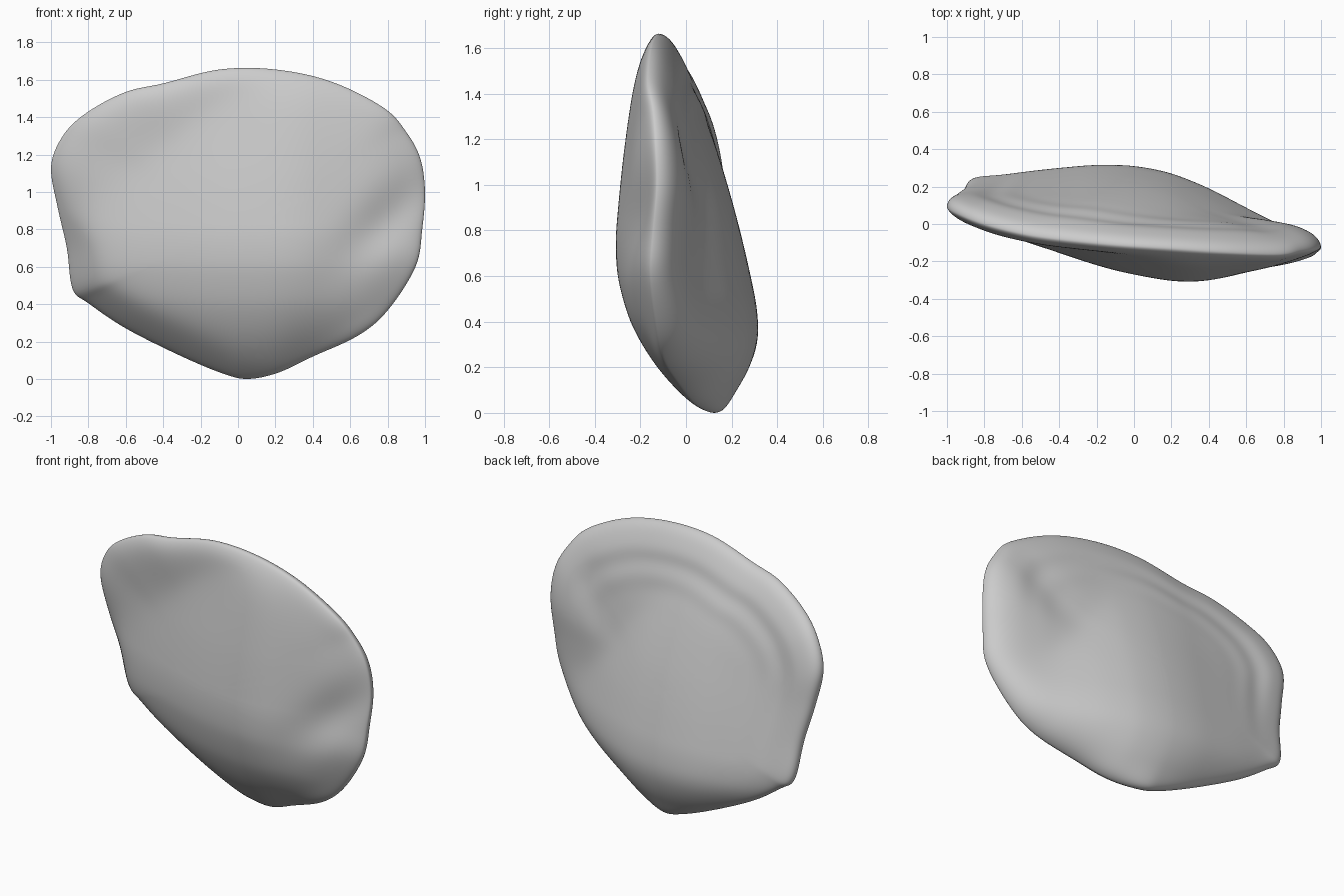
import bpy, bmesh, math

if "Cube" in bpy.data.objects:
    bpy.data.objects.remove(bpy.data.objects["Cube"])

# Rim of the stone: x, y (depth), z, counter-clockwise from the bottom tip
RIM = [(.06, .12, 0), (.22, .05, .035), (.4, -.02, .12), (.64, -.09, .23), (.8, -.12, .365),
       (.95, -.15, .6), (.985, -.14, .8), (1, -.125, 1), (.975, -.13, 1.18), (.9, -.14, 1.32),
       (.78, -.16, 1.45), (.5, -.15, 1.59), (.2, -.13, 1.655), (-.1, -.11, 1.655),
       (-.4, -.08, 1.58), (-.6, -.05, 1.535), (-.8, 0, 1.43), (-.93, .05, 1.31),
       (-1, .09, 1.14), (-.965, .12, .92), (-.915, .16, .7), (-.885, .205, .48),
       (-.8, .205, .405), (-.6, .195, .27), (-.3, .165, .12), (-.07, .14, .025)]

# Depth profiles of both faces, as seen from the top (x) and from the side (z)
FRONT_X = [(-1, .04), (-.9, 0), (-.6, -.09), (-.4, -.155), (-.2, -.225), (0, -.275), (.28, -.32), (.5, -.29), (.8, -.25), (1, -.2)]
FRONT_Z = [(0, -.03), (.1, -.09), (.3, -.22), (.5, -.295), (.7, -.325), (1, -.295), (1.2, -.265), (1.4, -.23), (1.66, -.19)]
BACK_X = [(-1, .25), (-.8, .27), (-.6, .29), (-.4, .305), (-.15, .325), (.1, .305), (.3, .245), (.5, .15), (.7, .05), (1, -.03)]
BACK_Z = [(0, .2), (.1, .245), (.25, .315), (.4, .325), (.6, .285), (.8, .24), (1, .19), (1.2, .14), (1.4, .075), (1.66, -.03)]


def cubic(a, b, c, d, t):
    return b + .5 * t * (c - a + t * (2 * a - 5 * b + 4 * c - d + t * (3 * (b - c) + d - a)))


def curve(pts, v):
    """Smooth average of a piecewise linear profile around v."""
    def lin(u):
        u = min(max(u, pts[0][0]), pts[-1][0])
        for (a, p), (b, q) in zip(pts, pts[1:]):
            if u <= b:
                return p + (q - p) * (u - a) / (b - a)
        return pts[-1][1]
    return sum(lin(v + d * .03) for d in range(-4, 5)) / 9


def soft_max(a, b, k=.04):
    return .5 * (a + b + math.sqrt((a - b) ** 2 + k * k))


def groove(x, z, cx, cz, angle, length, width):
    """Falloff of an elongated dent."""
    c, s = math.cos(angle), math.sin(angle)
    u, v = (x - cx) * c + (z - cz) * s, (z - cz) * c - (x - cx) * s
    return math.exp(-(u / length) ** 2 - (v / width) ** 2)


def depth(x, z, r, rim_y, side):
    mid = rim_y * r * r
    high = soft_max(z - .95, 0, .2)
    if side < 0:
        t = mid - (curve(FRONT_X, x) + curve(FRONT_Z, z) + .32)
        t += .13 * soft_max(x, 0, .1) * high
        t = soft_max(t, .08)
        t = -soft_max(-t, -(.07 + .6 * (1 - r)))
        t -= .04 * groove(x, z, .78, .83, .75, .28, .13)
        t -= .015 * groove(x, z, -.9, .75, 1.4, .25, .1)
    else:
        t = curve(BACK_X, x) + curve(BACK_Z, z) - .32 - mid
        t -= .2 * (x + .6) * high
        t = soft_max(t, .07 + .03 * min(1, x * x))
        t -= .025 * groove(x, z, .65, 1.15, .8, .28, .14)
        # Faint growth ridges following the upper edge
        upper = 1 / (1 + math.exp(-(z - .95 - .25 * x) * 9))
        t += .005 * upper * math.sin((r - .62) * 32) * math.exp(-((r - .76) / .15) ** 2)
    return mid + side * max(t, .03) * math.sqrt(max(0, 1 - r ** 10))


# Resample the rim smoothly
STEPS, RINGS, CX, CZ = 7, 48, 0, .8
n = len(RIM)
rim = []
for i in range(n):
    quad = [RIM[(i + k) % n] for k in (-1, 0, 1, 2)]
    for s in range(STEPS):
        rim.append([cubic(*(p[a] for p in quad), s / STEPS) for a in range(3)])

# Stone body: both faces as concentric rings that meet at the rim
bm = bmesh.new()
border = [bm.verts.new(p) for p in rim]
m = len(rim)
for side in (-1, 1):
    outer = border
    for k in range(RINGS - 1, 0, -1):
        r = math.sin(math.pi / 2 * k / RINGS)
        ring = []
        for x, y, z in rim:
            px, pz = CX + (x - CX) * r, CZ + (z - CZ) * r
            ring.append(bm.verts.new((px, depth(px, pz, r, y, side), pz)))
        for j in range(m):
            q = (j + 1) % m
            bm.faces.new((outer[j], outer[q], ring[q], ring[j]))
        outer = ring
    hub = bm.verts.new((CX, depth(CX, CZ, 0, 0, side), CZ))
    for j in range(m):
        bm.faces.new((outer[j], outer[(j + 1) % m], hub))
bmesh.ops.recalc_face_normals(bm, faces=bm.faces)
for f in bm.faces:
    f.smooth = True

mesh = bpy.data.meshes.new("flat_stone")
bm.to_mesh(mesh)
bm.free()
stone = bpy.data.objects.new("flat_stone", mesh)
bpy.context.collection.objects.link(stone)

# Soften the surface like a worn pebble
smooth = stone.modifiers.new("worn_surface", 'SMOOTH')
smooth.factor = .5
smooth.iterations = 4
